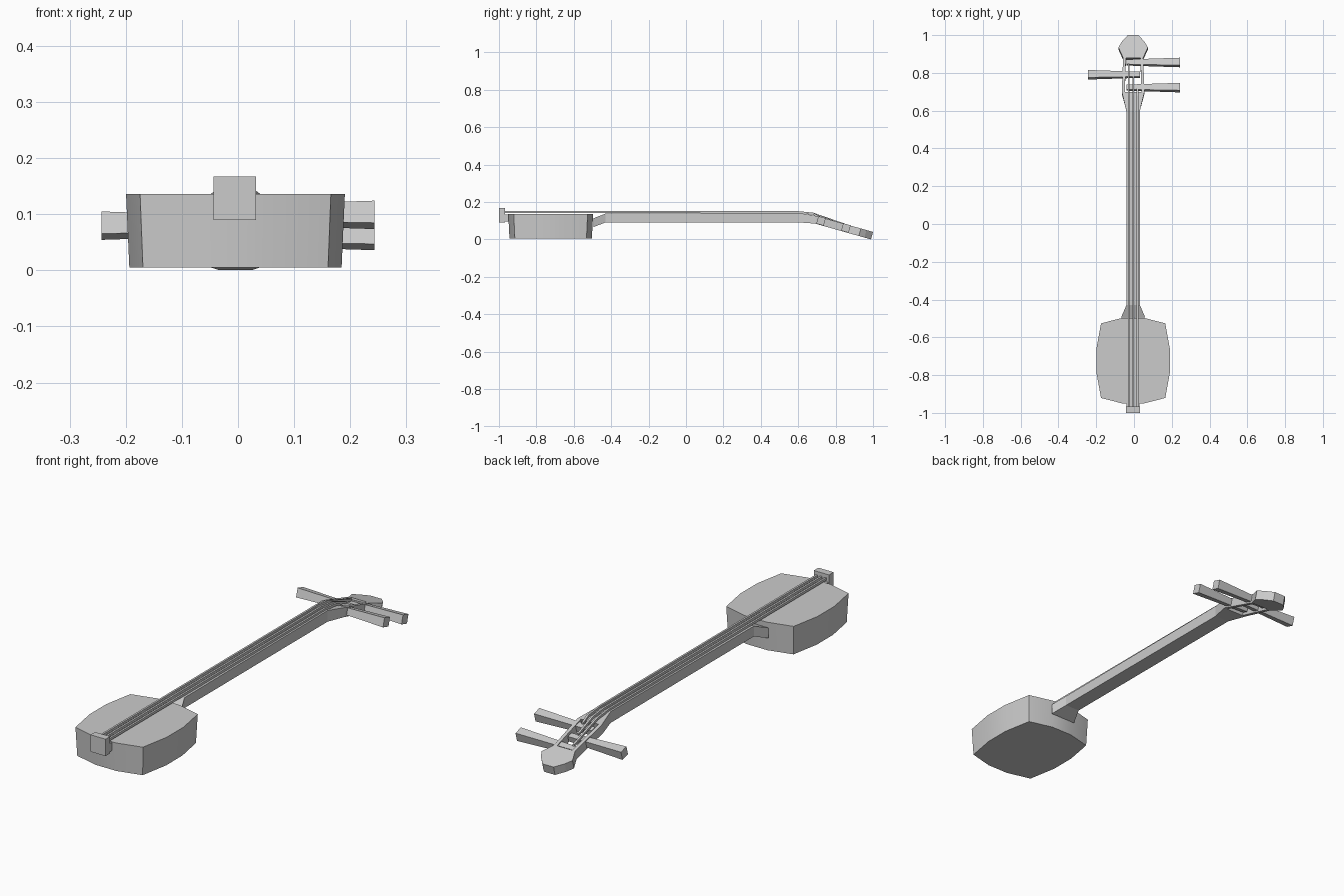
import bpy, bmesh, math
from mathutils import Vector

if "Cube" in bpy.data.objects:
    bpy.data.objects.remove(bpy.data.objects["Cube"])

CX = -0.0045  # centre line of the instrument


def finish(name, bm, smooth=False):
    bmesh.ops.recalc_face_normals(bm, faces=bm.faces)
    me = bpy.data.meshes.new(name)
    bm.to_mesh(me)
    bm.free()
    ob = bpy.data.objects.new(name, me)
    bpy.context.collection.objects.link(ob)
    if smooth:
        bpy.ops.object.select_all(action='DESELECT')
        ob.select_set(True)
        bpy.context.view_layer.objects.active = ob
        bpy.ops.object.shade_smooth_by_angle(angle=math.radians(25))
    return ob


def skin(name, rings, smooth=False):
    """Join matching rings of points into a closed solid."""
    bm = bmesh.new()
    vs = [[bm.verts.new(p) for p in r] for r in rings]
    n = len(rings[0])
    for a, b in zip(vs, vs[1:]):
        for i in range(n):
            j = (i + 1) % n
            bm.faces.new((a[i], a[j], b[j], b[i]))
    bm.faces.new(vs[0])
    bm.faces.new(vs[-1])
    return finish(name, bm, smooth)


def beam(name, sections):
    """Sections: y, x0, x1, bottom z, top z, backward shift of bottom edge."""
    return skin(name, [[(CX + x0, y - s, zb), (CX + x1, y - s, zb),
                        (CX + x1, y, zt), (CX + x0, y, zt)]
                       for y, x0, x1, zb, zt, s in sections])


def box(name, x, y, z):
    return beam(name, [(y[0], *x, *z, 0), (y[1], *x, *z, 0)])


def tilt_z(y):
    return 0.125 - (y - 0.7) * 0.283


def tilted(y, x0, x1):
    return (y, x0, x1, tilt_z(y) - 0.04, tilt_z(y), 0.011)


# Sound box: bowed sides, sharp corners, slightly narrower at the bottom
quarter = [(0.195, 0.06), (0.17, 0.1975), (0.055, 0.227)]
outline = (quarter + [(-x, y) for x, y in reversed(quarter)]
           + [(-x, -y) for x, y in quarter]
           + [(x, -y) for x, y in reversed(quarter)])
skin("sound_box", [[(CX + x * k, -0.7235 + y * k, z) for x, y in outline]
                   for k, z in ((0.97, 0.005), (1.0, 0.136))], True)

# Neck with flared heel and widening top
beam("neck", [(-0.495, -0.064, 0.064, 0.066, 0.113, 0),
              (-0.43, -0.036, 0.036, 0.091, 0.138, 0),
              (0.6, -0.036, 0.036, 0.091, 0.142, 0),
              tilted(0.7, -0.06, 0.06)])

# Open peg box: two rails and the head
for s, side in ((-1, "left"), (1, "right")):
    beam("peg_box_rail_" + side,
         [tilted(y, *sorted((s * a, s * b)))
          for y, a, b in ((0.7, 0.044, 0.06), (0.885, 0.038, 0.053))])
beam("head", [tilted(y, -w, w) for y, w in
              ((0.88, 0.053), (0.935, 0.078), (0.965, 0.06), (1.0, 0.028))])

# Tapered square tuning pegs, lying along the tilt
tilt = math.atan(0.283)
for i, (s, y) in enumerate(((1, 0.722), (-1, 0.79), (1, 0.855))):
    rings = []
    for x, h in ((-0.036, 0.013), (0.243, 0.0205)):
        ring = []
        for a, b in ((-h, -h), (h, -h), (h, h), (-h, h)):
            ring.append((s * x + CX * (x < 0),
                         y + a * math.cos(tilt) + b * math.sin(tilt),
                         tilt_z(y) - 0.02 - a * math.sin(tilt) + b * math.cos(tilt)))
        rings.append(ring)
    skin("tuning_peg_%d" % (i + 1), rings)

# Tail block and its lower ledge
box("tail_block", (-0.039, 0.037), (-1.0, -0.967), (0.09, 0.167))
box("tail_ledge", (-0.034, 0.034), (-0.97, -0.94), (0.095, 0.132))

# Strings run from the tail over the neck to the pegs
for i, (x, y_end) in enumerate(((-0.023, 0.85), (0.0, 0.785), (0.023, 0.72))):
    path = [(-0.98, 0.151), (0.6, 0.151), (0.68, 0.143), (y_end, tilt_z(y_end) + 0.002)]
    beam("string_%d" % (i + 1),
         [(y, x - 0.0045, x + 0.0045, z - 0.011, z, 0) for y, z in path])
